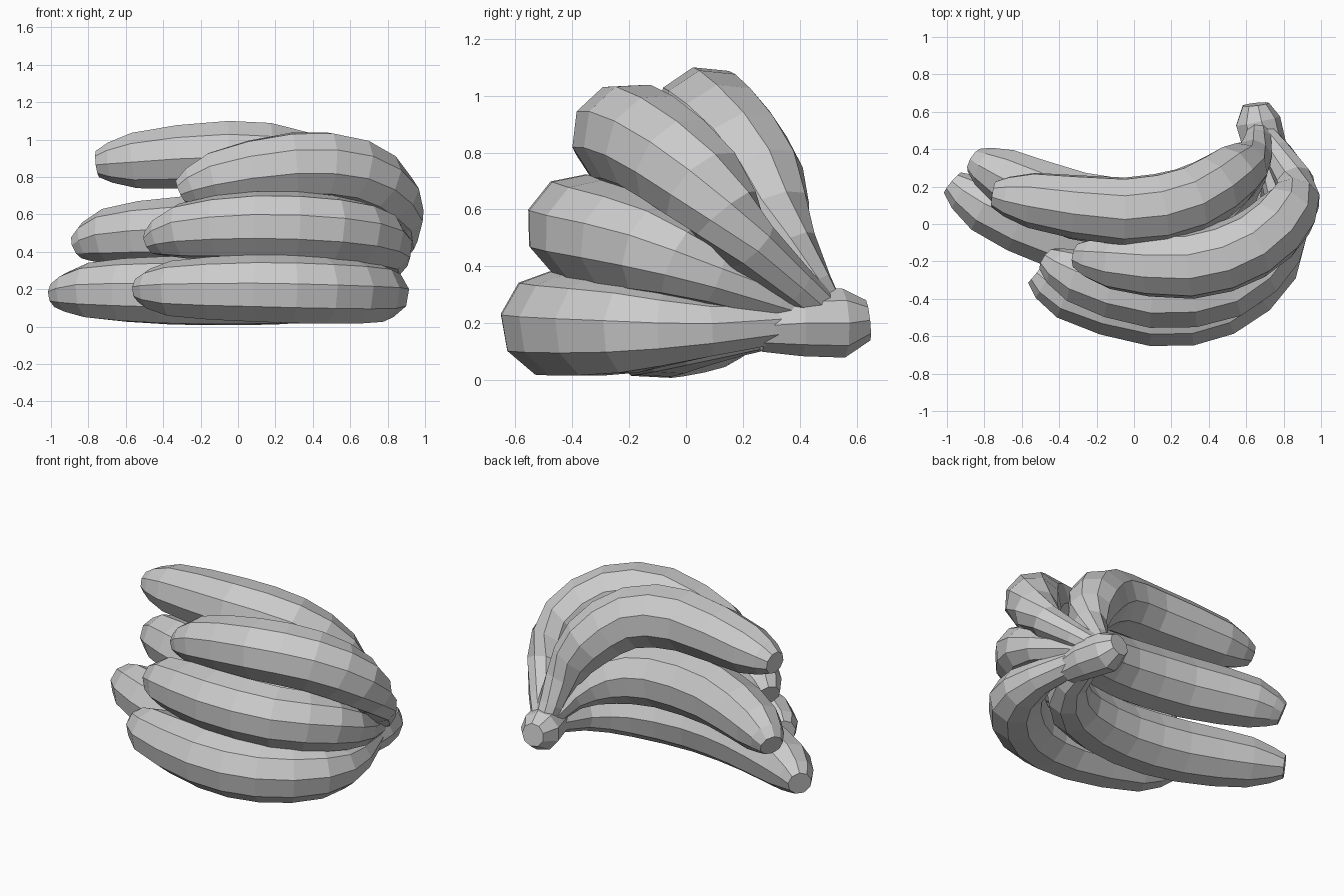
import bpy, bmesh, math
from mathutils import Vector

if "Cube" in bpy.data.objects:
    bpy.data.objects.remove(bpy.data.objects["Cube"])

SIDES = 9
STEM_JOINT = (.67, .51, .22)
# Shared thickness of a fruit: tip, shoulder, belly, bend, turn, neck, stem
THICKNESS = (.07, .147, .18, .18, .16, .1, .06)


def spline(p, i, t):
    # Catmull-Rom point between p[i] and p[i+1]
    a, b, c, d = p[max(i - 1, 0)], p[i], p[i + 1], p[min(i + 2, len(p) - 1)]
    return 0.5 * (2 * b + (c - a) * t + (2 * a - 5 * b + 4 * c - d) * t * t
                  + (3 * b - a - 3 * c + d) * t ** 3)


def faceted_tube(name, points, radii, steps=2, twist=0.0):
    pts = [Vector((*p, r)) for p, r in zip(points, radii)]
    path = [spline(pts, i, s / steps) for i in range(len(pts) - 1) for s in range(steps)]
    path.append(pts[-1])
    bm = bmesh.new()
    rings = []
    for k, p in enumerate(path):
        tangent = (path[min(k + 1, len(path) - 1)] - path[max(k - 1, 0)]).to_3d().normalized()
        side = tangent.cross(Vector((0, 0, 1))).normalized()
        up = side.cross(tangent)
        ring = []
        for j in range(SIDES):
            a = 2 * math.pi * j / SIDES + twist
            ring.append(bm.verts.new(p.to_3d() + p.w * 1.03 * (side * math.cos(a) + up * math.sin(a))))
        rings.append(ring)
    for r, q in zip(rings, rings[1:]):
        for j in range(SIDES):
            n = (j + 1) % SIDES
            bm.faces.new((r[j], r[n], q[n], q[j]))
    bm.faces.new(rings[0])
    bm.faces.new(rings[-1])
    bmesh.ops.recalc_face_normals(bm, faces=bm.faces)
    mesh = bpy.data.meshes.new(name)
    bm.to_mesh(mesh)
    bm.free()
    bpy.context.collection.objects.link(bpy.data.objects.new(name, mesh))


# Centre line of each fruit from blunt tip to neck
bananas = {
    "banana_front_bottom": [(-.52, -.26, .2), (-.36, -.36, .2), (.1, -.47, .2),
                            (.46, -.42, .19), (.73, -.2, .18), (.79, .08, .18)],
    "banana_front_middle": [(-.46, -.19, .45), (-.3, -.28, .51), (.1, -.38, .54),
                            (.5, -.33, .52), (.75, -.12, .46), (.81, .1, .36)],
    "banana_front_top": [(-.3, -.17, .72), (-.12, -.2, .79), (.3, -.22, .86),
                         (.62, -.12, .83), (.82, .06, .68), (.86, .23, .47)],
    "banana_back_top": [(-.75, .16, .87), (-.55, .13, .89), (-.05, .07, .92),
                        (.3, .13, .87), (.52, .26, .7), (.64, .36, .47)],
    "banana_back_middle": [(-.85, .34, .43), (-.7, .26, .48), (-.3, .1, .51),
                           (.15, .05, .5), (.45, .13, .45), (.62, .3, .35)],
    "banana_back_bottom": [(-.97, .22, .17), (-.8, .1, .19), (-.4, -.06, .19),
                           (0, -.12, .185), (.4, -.05, .18), (.62, .17, .18)],
}
for i, (name, line) in enumerate(bananas.items()):
    faceted_tube(name, line + [STEM_JOINT], THICKNESS, twist=math.pi / 2 + 0.15 * i)

# Thick cut stem joining the fruit
faceted_tube("stem", [(.72, .26, .19), (.7, .4, .2), (.66, .55, .2), (.65, .64, .21)],
             (.09, .115, .12, .07), steps=1)
